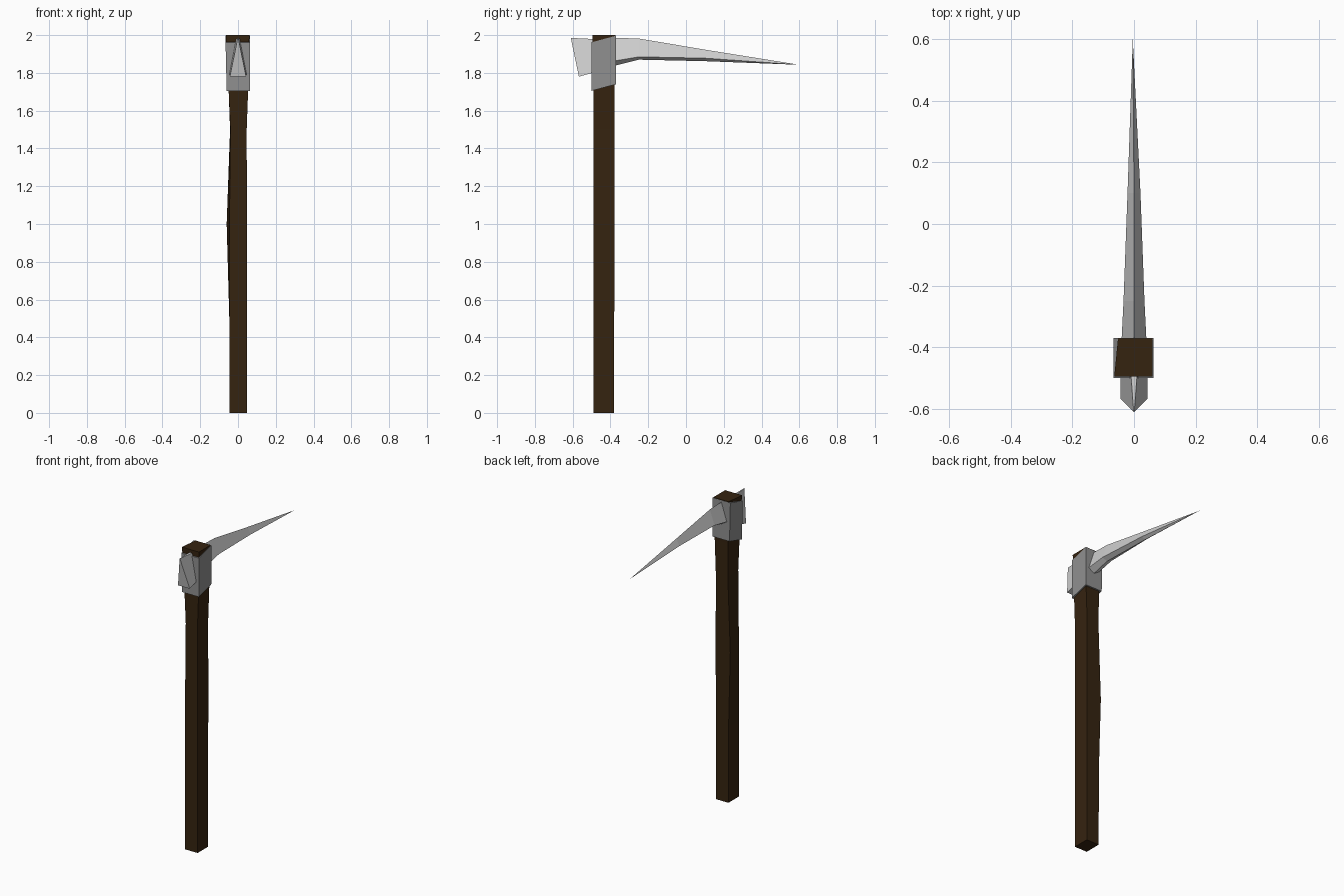
import bpy

if "Cube" in bpy.data.objects:
    bpy.data.objects.remove(bpy.data.objects["Cube"], do_unlink=True)


def material(name, rgb):
    mat = bpy.data.materials.new(name)
    mat.use_nodes = True
    mat.diffuse_color = (*rgb, 1)
    mat.node_tree.nodes["Principled BSDF"].inputs["Base Color"].default_value = (*rgb, 1)
    return mat


wood = material("dark wood", (0.036, 0.017, 0.005))
steel = material("pale steel", (0.62, 0.62, 0.62))
iron = material("grey iron", (0.28, 0.28, 0.28))


def loft(name, rings, mat, tip=None):
    """Skin a list of equal rings, ending in a cap or in a point."""
    n = len(rings[0])
    verts = [v for ring in rings for v in ring]
    faces = [tuple(range(n))[::-1]]
    for r in range(len(rings) - 1):
        a, b = r * n, (r + 1) * n
        faces += [(a + i, a + (i + 1) % n, b + (i + 1) % n, b + i) for i in range(n)]
    last = len(verts) - n
    if tip:
        verts.append(tip)
        faces += [(last + i, last + (i + 1) % n, last + n) for i in range(n)]
    else:
        faces.append(tuple(range(last, last + n)))
    mesh = bpy.data.meshes.new(name)
    mesh.from_pydata(verts, [], faces)
    mesh.materials.append(mat)
    obj = bpy.data.objects.new(name, mesh)
    bpy.context.collection.objects.link(obj)
    # Make all faces point outwards
    bpy.context.view_layer.objects.active = obj
    obj.select_set(True)
    bpy.ops.object.mode_set(mode="EDIT")
    bpy.ops.mesh.select_all(action="SELECT")
    bpy.ops.mesh.normals_make_consistent(inside=False)
    bpy.ops.object.mode_set(mode="OBJECT")
    obj.select_set(False)
    return obj


# Handle: square shaft, slightly bowed on its right rear edge
# (height, right front x, right rear x, left x, front y, rear y)
shaft = [(0, -0.045, -0.045, 0.047, -0.49, -0.38),
         (0.5, -0.045, -0.046, 0.047, -0.49, -0.38),
         (1.0, -0.045, -0.06, 0.047, -0.49, -0.378),
         (1.5, -0.04, -0.042, 0.046, -0.49, -0.378),
         (1.72, -0.05, -0.045, 0.054, -0.49, -0.378),
         (2.0, -0.064, -0.052, 0.06, -0.495, -0.372)]
loft("handle", [[(rf, f, z), (l, f, z), (l, b, z), (rr, b, z)]
                for z, rf, rr, l, f, b in shaft], wood)

# Collar: slanted iron block around the handle top
loft("collar", [[(-w, -0.5, zf), (0.063, -0.5, zf), (0.063, -0.37, zb), (-w, -0.37, zb)]
                for w, zf, zb in ((0.06, 1.705, 1.74), (0.066, 1.962, 1.997))], iron)

# Long spike: kite section tapering to the rear
# (y, half width, top z, side z, keel z)
spike = [(-0.40, 0.043, 1.985, 1.865, 1.835),
         (-0.37, 0.04, 1.985, 1.865, 1.84),
         (-0.25, 0.034, 1.982, 1.885, 1.87),
         (0.1, 0.021, 1.923, 1.878, 1.862)]
loft("spike", [[(0, y, t), (w, y, s), (0, y, k), (-w, y, s)]
               for y, w, t, s, k in spike], steel, tip=(-0.004, 0.6, 1.843))

# Front wedge: triangular face leaning forward at the top
loft("front_wedge", [[(0.012, -0.46, 1.978), (0.045, -0.46, 1.81),
                      (-0.045, -0.46, 1.81), (-0.012, -0.46, 1.978)],
                     [(0.001, -0.61, 1.985), (0.043, -0.567, 1.78),
                      (-0.043, -0.567, 1.78), (-0.001, -0.61, 1.985)]], steel)
